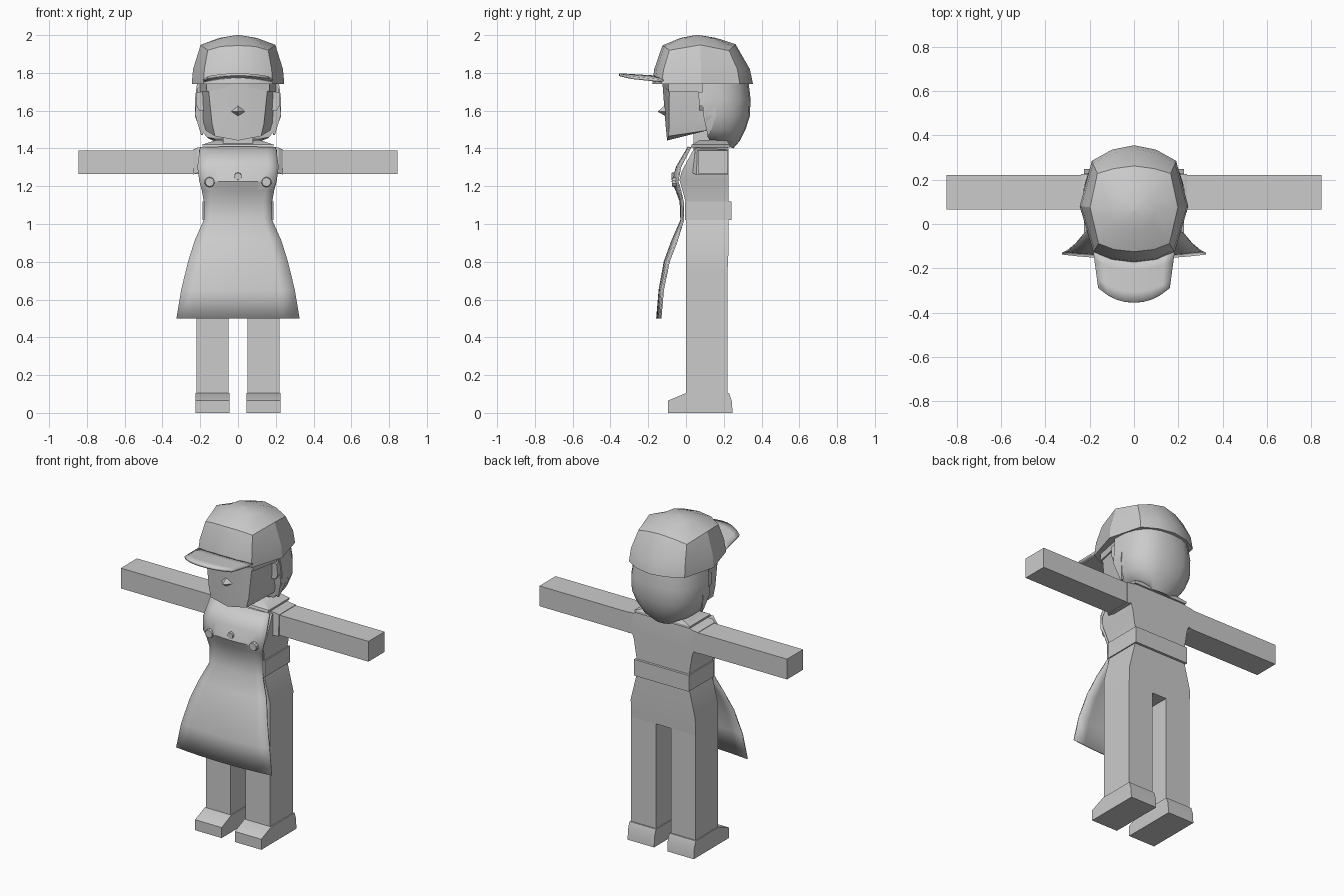
import bpy, bmesh, math
from mathutils import Vector

if "Cube" in bpy.data.objects:
    bpy.data.objects.remove(bpy.data.objects["Cube"])

grey = bpy.data.materials.new("plain_grey")
grey.diffuse_color = (0.6, 0.6, 0.6, 1)
grey.use_nodes = True
grey.node_tree.nodes["Principled BSDF"].inputs["Base Color"].default_value = grey.diffuse_color


def finish(name, bm, angle=32, recalc=True):
    if recalc:
        bmesh.ops.recalc_face_normals(bm, faces=bm.faces[:])
    me = bpy.data.meshes.new(name)
    bm.to_mesh(me)
    bm.free()
    me.materials.append(grey)
    ob = bpy.data.objects.new(name, me)
    bpy.context.collection.objects.link(ob)
    bpy.ops.object.select_all(action='DESELECT')
    ob.select_set(True)
    bpy.context.view_layer.objects.active = ob
    bpy.ops.object.shade_smooth_by_angle(angle=math.radians(angle))
    return ob


def loft(name, rings, top=True, bottom=True, angle=32):
    """Skin closed rings of equal point count."""
    bm = bmesh.new()
    vs = [[bm.verts.new(p) for p in r] for r in rings]
    n = len(rings[0])
    for a, b in zip(vs, vs[1:]):
        for i in range(n):
            j = (i + 1) % n
            bm.faces.new((a[i], a[j], b[j], b[i]))
    if bottom:
        bm.faces.new(vs[0][::-1])
    if top:
        bm.faces.new(vs[-1])
    return finish(name, bm, angle)


def rect(z, x0, x1, y0, y1):
    return [(x0, y0, z), (x1, y0, z), (x1, y1, z), (x0, y1, z)]


def box(name, x, y, z):
    return loft(name, [rect(h, x[0], x[1], y[0], y[1]) for h in z])


def sheet(name, grid, thick):
    """Thin solid sheet from a grid of points, thickened towards the back."""
    bm = bmesh.new()
    vs = [[bm.verts.new(p) for p in r] for r in grid]
    for a, b in zip(vs, vs[1:]):
        for i in range(len(a) - 1):
            bm.faces.new((a[i], a[i + 1], b[i + 1], b[i]))
    ob = finish(name, bm, 35, False)
    m = ob.modifiers.new("thickness", 'SOLIDIFY')
    m.thickness = thick
    return ob


def mirrored(half):
    """Full ring from right-half points running front centre to back centre."""
    return half + [(-x, y, z) for x, y, z in half[-2:0:-1]]


# Legs, shoes, arms and shoulder caps
for s, side in ((1, "left"), (-1, "right")):
    box(side + "_leg", sorted((s * .05, s * .22)), (0, .22), (.05, .76))
    a, b = sorted((s * .045, s * .226))
    loft(side + "_shoe", [
        rect(0, a, b, -.095, .247),
        [(a, -.095, .065), (b, -.095, .065), (b, .242, .065), (a, .242, .065)],
        [(a, 0, .105), (b, 0, .105), (b, .228, .105), (a, .228, .105)]])
    box(side + "_arm", sorted((s * .18, s * .845)), (.065, .222), (1.265, 1.39))
    yz = [(.035, 1.27), (.225, 1.27), (.225, 1.395), (.05, 1.405)]
    yz2 = [(.055, 1.262), (.225, 1.262), (.225, 1.393), (.06, 1.393)]
    loft(side + "_shoulder", [[(s * .17, y, z) for y, z in yz],
                              [(s * .215, y, z) for y, z in yz],
                              [(s * .238, y, z) for y, z in yz2]])
    # Ear with a pointed hair lock below it
    loft(side + "_ear", [rect(1.60, *sorted((s * .18, s * .205)), .07, .09),
                         rect(1.63, *sorted((s * .18, s * .222)), .07, .105),
                         rect(1.70, *sorted((s * .18, s * .218)), .065, .11)])
    loft(side + "_hair_lock", [rect(1.47, *sorted((s * .185, s * .195)), .115, .125),
                               rect(1.58, *sorted((s * .18, s * .228)), .09, .16),
                               rect(1.75, *sorted((s * .17, s * .21)), .085, .16)])

# Hips, belt and torso
loft("hips", [rect(.75, -.22, .22, 0, .22), rect(.86, -.22, .22, 0, .225),
              rect(1.03, -.178, .178, 0, .225)])
box("belt", (-.187, .187), (-.005, .24), (1.02, 1.12))
loft("torso", [rect(1.11, -.178, .178, 0, .225), rect(1.235, -.198, .198, -.035, .225),
               rect(1.28, -.213, .213, -.022, .225), rect(1.395, -.205, .205, .04, .225),
               rect(1.425, -.11, .11, .06, .215)])

# Collar and neck
loft("collar", [rect(1.405, -.185, .185, .025, .232), rect(1.42, -.19, .19, .03, .232),
                rect(1.445, -.115, .115, .075, .215)])
box("neck", (-.08, .08), (.04, .2), (1.38, 1.52))

# Apron: height, half width, centre depth, setback of the side edges
rows = [(.5, .325, -.15, .02), (.65, .3, -.137, .02), (.8, .263, -.11, .024),
        (.91, .228, -.07, .026), (1.02, .18, -.022, .012), (1.12, .18, -.026, .014),
        (1.18, .19, -.048, .022), (1.225, .203, -.068, .028),
        (1.3, .214, -.046, .02), (1.405, .2, .016, .012)]
ts = [i / 4 for i in range(-4, 5)]
sheet("apron", [[(w * t, y + d * t * t, z) for t in ts] for z, w, y, d in rows], -.008)

# Buttons
for i, (x, y, z, r) in enumerate([(-.15, -.062, 1.222, .028), (0, -.066, 1.252, .022),
                                  (.15, -.062, 1.222, .028)]):
    bm = bmesh.new()
    bmesh.ops.create_cone(bm, cap_ends=True, segments=10, radius1=r, radius2=r * .85, depth=.022)
    for v in bm.verts:
        v.co = Vector((v.co.x + x, y - v.co.z, v.co.y + z))
    finish(f"button_{i}", bm)

# Face: chin ring, jaw ring, top ring
loft("face", [
    mirrored([(0, -.10, 1.442), (.122, -.092, 1.465), (.17, .11, 1.495), (0, .16, 1.49)]),
    mirrored([(0, -.108, 1.52), (.137, -.09, 1.53), (.187, .11, 1.55), (0, .2, 1.55)]),
    mirrored([(0, -.125, 1.75), (.16, -.088, 1.75), (.2, .11, 1.75), (0, .25, 1.75)])],
    angle=25)

# Hair edge under the cap
loft("hairline", [
    mirrored([(0, -.12, 1.735), (.165, -.092, 1.70), (.206, .11, 1.70), (0, .25, 1.70)]),
    mirrored([(0, -.13, 1.77), (.168, -.095, 1.77), (.208, .11, 1.77), (0, .25, 1.77)])])

# Nose
bm = bmesh.new()
base = [bm.verts.new(p) for p in ((-.036, -.108, 1.595), (0, -.108, 1.57),
                                  (.036, -.108, 1.595), (0, -.108, 1.632))]
tip = bm.verts.new((0, -.15, 1.595))
for i in range(4):
    bm.faces.new((base[i], base[(i + 1) % 4], tip))
bm.faces.new(base[::-1])
finish("nose", bm, 10)

# Rounded back hair: height, half width, front edge, back edge, front lift
rings = []
for z, w, y0, y1, lift in [(1.40, .1, .125, .25, .045), (1.44, .165, .115, .285, .02),
                           (1.50, .2, .11, .315, 0), (1.57, .228, .105, .338, 0),
                           (1.66, .228, .1, .342, 0), (1.76, .215, .09, .33, 0)]:
    ring = []
    for i in range(13):
        a = math.pi * i / 12
        c, s = math.cos(a), math.sin(a)
        ring.append((w * math.copysign(abs(c) ** .8, c), y0 + (y1 - y0) * s ** .8,
                     z + lift * (1 - s)))
    rings.append(ring)
loft("back_hair", rings, angle=40)

# Cap: shell rings, front centre to back centre, then a shallow crown
rim = [(0, -.178), (.1, -.165), (.182, -.13), (.245, .08), (.19, .285), (.1, .335), (0, .355)]
mid = [(0, -.168), (.1, -.155), (.178, -.118), (.238, .08), (.185, .272), (.1, .32), (0, .338)]
top = [(0, -.125), (.09, -.115), (.16, -.088), (.198, .075), (.165, .228), (.09, .25), (0, .262)]
peak = [(0, -.03), (.05, -.02), (.085, 0), (.1, .065), (.085, .13), (.05, .15), (0, .16)]
zt = [1.945, 1.94, 1.92, 1.948, 1.918, 1.94, 1.952]
loft("cap", [mirrored([(x, y, 1.74) for x, y in rim]),
             mirrored([(x, y, 1.82) for x, y in mid]),
             mirrored([(x, y, z) for (x, y), z in zip(top, zt)]),
             mirrored([(x, y, 1.985) for x, y in peak]),
             mirrored([(x * .1, .06 + (y - .06) * .1, 2.0) for x, y in peak])], angle=30)

# Cap brim, gently arched: half width and front depth per row
brim = []
for k in range(5):
    f = k / 4
    row = []
    for i in range(-4, 5):
        t = i / 4
        y_front = -.355 + .065 * abs(t) ** 2.2
        y_back = -.16 + .04 * t * t
        row.append(((.182 - .022 * f) * t, y_back + (y_front - y_back) * f,
                    1.772 + .012 * f - (.022 - .006 * f) * t * t))
    brim.append(row)
sheet("cap_brim", brim, .014)
